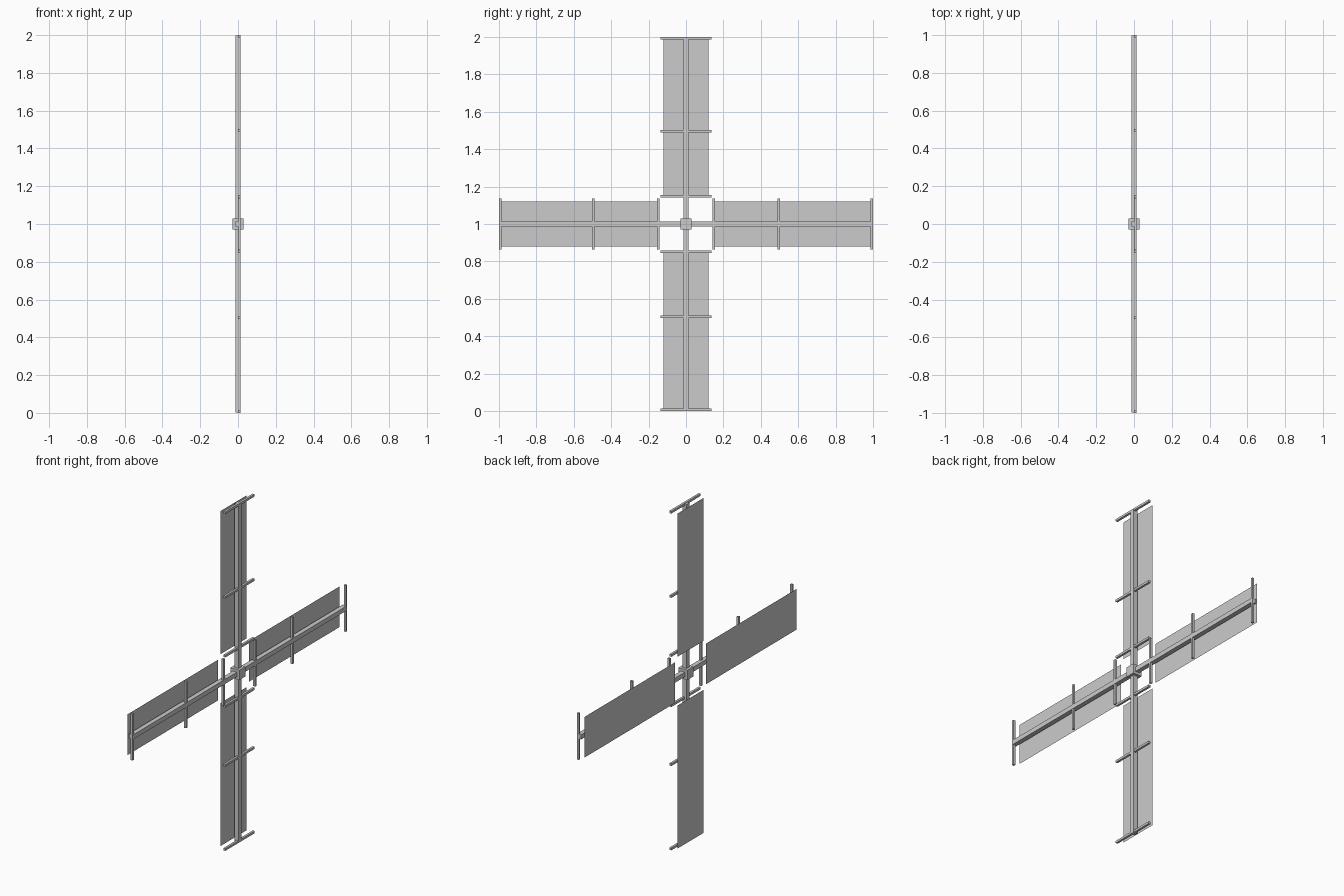
import bpy, bmesh
from mathutils import Matrix, Vector

if "Cube" in bpy.data.objects:
    bpy.data.objects.remove(bpy.data.objects["Cube"])

CENTRE = Vector((0, 0, 1))


def finish(name, bm, turn=0):
    # turn the part about the hub axis in quarter turns, then lift to hub height
    rot = Matrix(((1, 0, 0), (0, 0, -1), (0, 1, 0))).to_4x4()
    m = Matrix.Identity(4)
    for _ in range(turn):
        m = rot @ m
    bm.transform(Matrix.Translation(CENTRE) @ m)
    me = bpy.data.meshes.new(name)
    bm.to_mesh(me)
    bm.free()
    ob = bpy.data.objects.new(name, me)
    bpy.context.collection.objects.link(ob)
    return ob


def box(name, loc, size, turn=0):
    bm = bmesh.new()
    bmesh.ops.create_cube(bm, size=1)
    bm.transform(Matrix.Translation(loc) @ Matrix.Diagonal((*size, 1)))
    return finish(name, bm, turn)


def sheet(name, x, half_w, z0, z1, turn=0):
    bm = bmesh.new()
    vs = [bm.verts.new((x, y, z)) for y, z in
          ((-half_w, z0), (half_w, z0), (half_w, z1), (-half_w, z1))]
    bm.faces.new(vs)
    return finish(name, bm, turn)


# central hub block
box("hub", (0, 0, 0), (0.058, 0.058, 0.058))

# two long spars crossing at the hub
for i, name in enumerate(("vertical_spar", "horizontal_spar")):
    box(name, (0, 0, 0), (0.027, 0.027, 1.994), i)

# four arms: three cross bars and a thin sail sheet behind each
for arm in range(4):
    for j, z in enumerate((0.148, 0.496, 0.9935)):
        box(f"cross_bar_{arm}_{j}", (0.0063, 0, z), (0.013, 0.274, 0.013), arm)
    sheet(f"sail_{arm}", -0.029, 0.12, 0.144, 0.988, arm)
